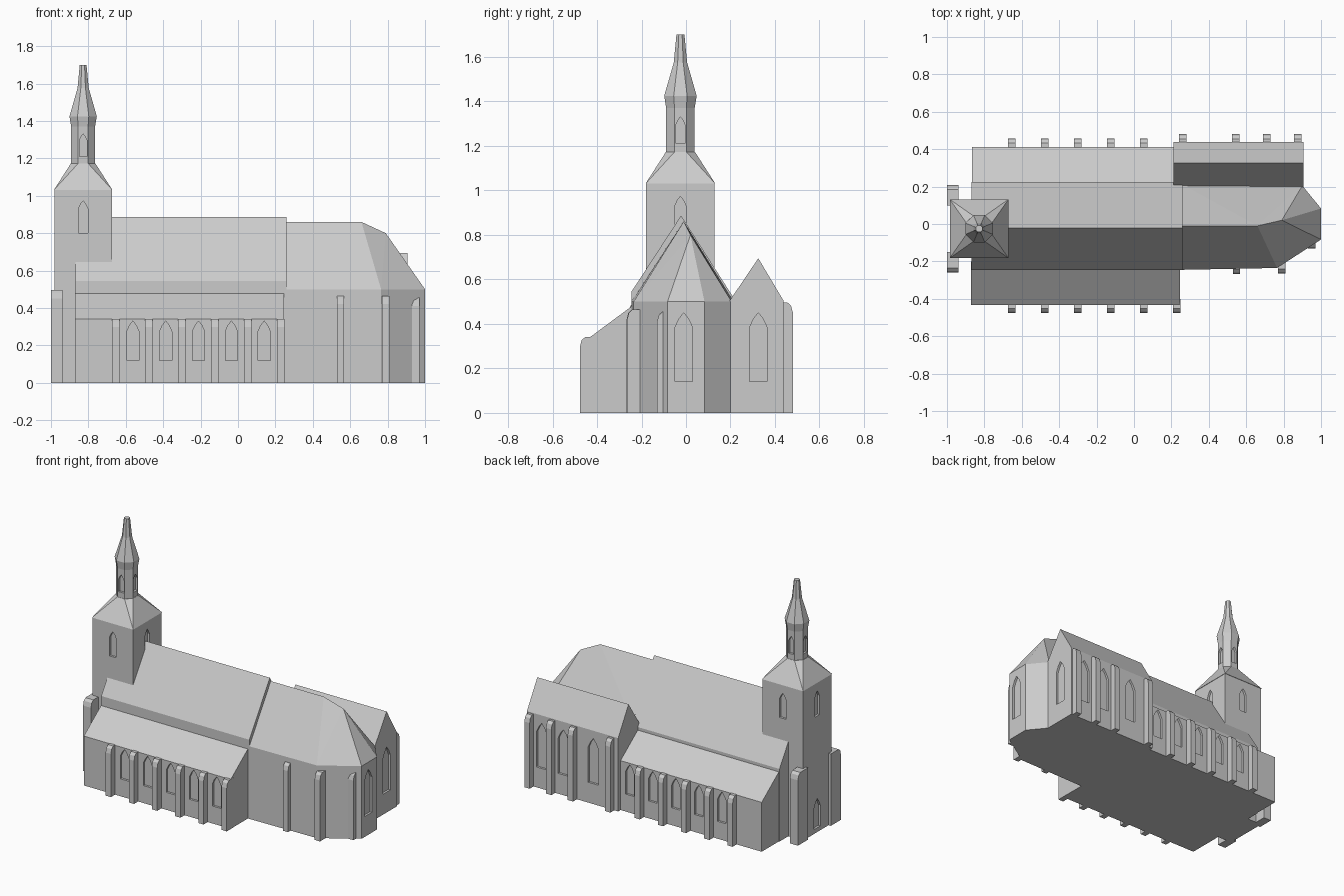
import bpy, bmesh, math
from mathutils import Vector

if "Cube" in bpy.data.objects:
    bpy.data.objects.remove(bpy.data.objects["Cube"])

stone = bpy.data.materials.new("pale_grey_stone")
stone.diffuse_color = (0.6, 0.6, 0.6, 1)
stone.use_nodes = True
stone.node_tree.nodes["Principled BSDF"].inputs["Base Color"].default_value = stone.diffuse_color


def finish(name, bm):
    bmesh.ops.dissolve_limit(bm, angle_limit=0.005, verts=bm.verts[:], edges=bm.edges[:])
    bmesh.ops.recalc_face_normals(bm, faces=bm.faces[:])
    me = bpy.data.meshes.new(name)
    bm.to_mesh(me)
    bm.free()
    me.materials.append(stone)
    ob = bpy.data.objects.new(name, me)
    bpy.context.collection.objects.link(ob)
    return ob


def solid(name, *point_sets):
    """One object made of one convex block per set of points."""
    bm = bmesh.new()
    for pts in point_sets:
        vs = [bm.verts.new(p) for p in pts]
        res = bmesh.ops.convex_hull(bm, input=vs)
        spare = [v for v in res["geom_interior"] if isinstance(v, bmesh.types.BMVert)]
        if spare:
            bmesh.ops.delete(bm, geom=spare, context='VERTS')
    return finish(name, bm)


def along_x(profile, x0, x1):
    return [(x, y, z) for x in (x0, x1) for y, z in profile]


def window(x, y, n, w, z0, z1):
    """Pointed-arch block centred on a wall point with outward normal n."""
    n = Vector((n[0], n[1], 0))
    t = Vector((-n.y, n.x, 0))
    s = z1 - 0.85 * w
    arch = [(-w/2, z0), (w/2, z0), (w/2, s), (w*0.27, s + w*0.5),
            (0, z1), (-w*0.27, s + w*0.5), (-w/2, s)]
    return [Vector((x, y, z)) + t*a + n*d for d in (-0.015, 0.02) for a, z in arch]


def recess(ob, *windows):
    """Cut shallow window niches into a wall."""
    cutter = solid("window_cutter", *windows)
    cutter.hide_render = True
    mod = ob.modifiers.new("niches", 'BOOLEAN')
    mod.operation = 'DIFFERENCE'
    mod.solver = 'EXACT'
    mod.object = cutter
    dg = bpy.context.evaluated_depsgraph_get()
    me = bpy.data.meshes.new_from_object(ob.evaluated_get(dg))
    ob.modifiers.clear()
    ob.data = me
    bpy.data.objects.remove(cutter)


def buttress(x, y, side, h, depth=0.045, w=0.04):
    """Pier on a wall at y, projecting towards side (+1 north, -1 south)."""
    prof = [(-0.03, 0), (depth, 0), (depth, h - 0.045), (depth - 0.008, h - 0.015),
            (depth - 0.025, h), (-0.03, h)]
    return along_x([(y + side*d, z) for d, z in prof], x - w/2, x + w/2)


def octagon(r, z):
    R = r / math.cos(math.pi/8)
    return [(CX + R*math.cos((i + 0.5)*math.pi/4), CY + R*math.sin((i + 0.5)*math.pi/4), z)
            for i in range(8)]


CX, CY = -0.828, -0.025
SIDES = [(1, 0), (-1, 0), (0, 1), (0, -1)]

# Nave with steep gable roof
solid("nave", along_x([(-0.245, 0), (-0.245, 0.545), (-0.022, 0.887),
                       (0.225, 0.5), (0.225, 0)], -0.87, 0.258))

# Side aisles with lean-to roofs, windows and buttresses
bays = [0.14 - 0.1755*i for i in range(5)]
piers = [0.228 - 0.1765*i for i in range(6)]
south = solid("south_aisle", along_x([(-0.432, 0), (-0.432, 0.34), (-0.243, 0.48),
                                      (-0.2, 0.48), (-0.2, 0)], -0.872, 0.247))
recess(south, *[window(x, -0.432, (0, -1), 0.065, 0.12, 0.33) for x in bays])
north = solid("north_aisle", along_x([(0.412, 0), (0.412, 0.34), (0.223, 0.48),
                                      (0.18, 0.48), (0.18, 0)], -0.865, 0.21))
recess(north, *[window(x, 0.412, (0, 1), 0.065, 0.12, 0.33) for x in bays])
solid("south_aisle_buttresses", *[buttress(x, -0.432, -1, 0.342) for x in piers])
solid("north_aisle_buttresses", *[buttress(x, 0.412, 1, 0.342) for x in piers[1:]])

# Choir with polygonal east end and hipped roof
plan = [(0.25, -0.245), (0.765, -0.235), (1.0, -0.083), (1.0, 0.083),
        (0.9, 0.205), (0.25, 0.215)]
ridge = [(0.25, -0.012, 0.86), (0.66, -0.01, 0.86), (0.79, 0.02, 0.80)]
choir = solid("choir", [(x, y, z) for x, y in plan for z in (0, 0.5)] + ridge)
recess(choir, window(1.0, -0.01, (1, 0), 0.08, 0.14, 0.45))
solid("choir_buttresses", buttress(0.548, -0.239, -1, 0.465, 0.028),
      buttress(0.79, -0.217, -1, 0.465, 0.048), buttress(0.95, -0.1, -1, 0.455, 0.03))

# North chapel with its own gable roof
chapel = solid("north_chapel", along_x([(0.18, 0), (0.18, 0.48), (0.207, 0.515), (0.325, 0.695),
                                        (0.438, 0.505), (0.438, 0)], 0.21, 0.905))
recess(chapel, window(0.905, 0.325, (1, 0), 0.08, 0.14, 0.45),
       *[window(x, 0.438, (0, 1), 0.08, 0.14, 0.45) for x in (0.793, 0.628, 0.40)])
solid("chapel_buttresses",
      *[buttress(x, 0.438, 1, 0.497, 0.042) for x in (0.26, 0.545, 0.71, 0.875)])

# Tower shaft with belfry windows and west door
T = 0.154
tower = solid("tower", [(CX + a*T, CY + b*T, z) for a in (-1, 1) for b in (-1, 1)
                        for z in (0, 1.03)])
recess(tower, window(CX - T, CY, (-1, 0), 0.07, 0.03, 0.23),
       *[window(CX + a*T, CY + b*T, (a, b), 0.05, 0.80, 0.973) for a, b in SIDES])
solid("tower_buttresses", buttress(-0.969, CY + T, 1, 0.495, 0.08, 0.06),
      buttress(-0.969, CY - T, -1, 0.495, 0.08, 0.06))

# Tower roof, from square to octagon
R = 0.157
solid("tower_roof", [(CX + a*R, CY + b*R, 1.03) for a in (-1, 1) for b in (-1, 1)]
      + octagon(0.066, 1.172))

# Octagonal lantern with windows
lantern = solid("lantern", octagon(0.064, 1.16) + octagon(0.064, 1.37))
recess(lantern, *[window(CX + a*0.064, CY + b*0.064, (a, b), 0.04, 1.21, 1.33)
                  for a, b in SIDES])

# Swelling spire lofted from octagon rings
bm = bmesh.new()
rings = [[bm.verts.new(p) for p in octagon(r, z)] for r, z in
         [(0.064, 1.37), (0.073, 1.425), (0.05, 1.505), (0.03, 1.575), (0.018, 1.7)]]
for lo, hi in zip(rings, rings[1:]):
    for i in range(8):
        j = (i + 1) % 8
        bm.faces.new((lo[i], lo[j], hi[j], hi[i]))
bm.faces.new(rings[0][::-1])
bm.faces.new(rings[-1])
finish("spire", bm)
